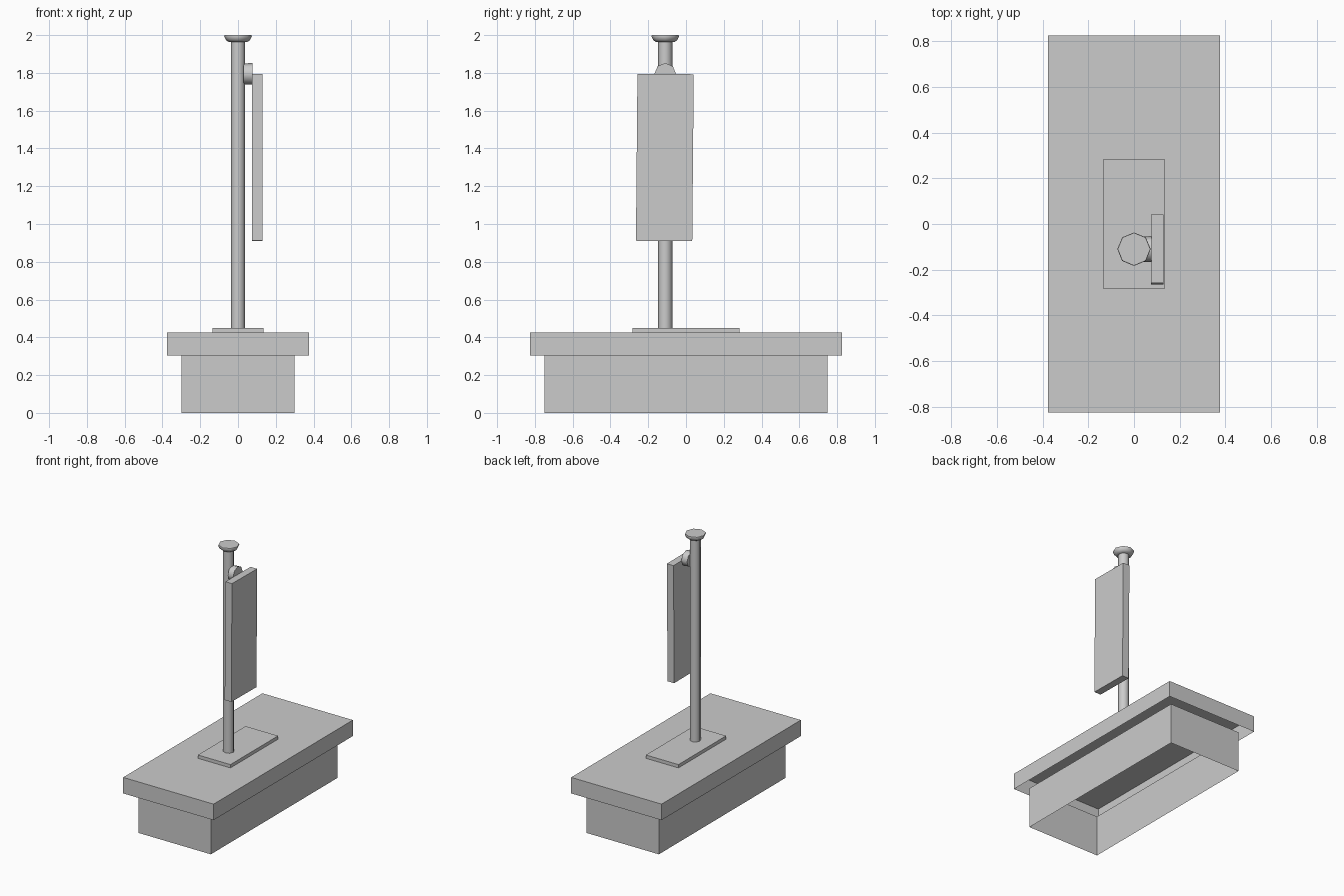
import bpy, bmesh, math
from mathutils import Matrix

if "Cube" in bpy.data.objects:
    bpy.data.objects.remove(bpy.data.objects["Cube"])

POLE_Y = -0.11


def finish(name, bm, smooth=False):
    mesh = bpy.data.meshes.new(name)
    bmesh.ops.recalc_face_normals(bm, faces=bm.faces[:])
    bm.to_mesh(mesh)
    bm.free()
    ob = bpy.data.objects.new(name, mesh)
    bpy.context.collection.objects.link(ob)
    if smooth:
        bpy.ops.object.select_all(action='DESELECT')
        ob.select_set(True)
        bpy.context.view_layer.objects.active = ob
        bpy.ops.object.shade_smooth_by_angle(angle=math.radians(50))
    return ob


def box(name, sx, sy, z0, z1, open_bottom=False, open_top=False):
    bm = bmesh.new()
    bmesh.ops.create_cube(bm, size=1, matrix=Matrix.Translation((0, 0, (z0 + z1) / 2))
                          @ Matrix.Diagonal((sx, sy, z1 - z0, 1)))
    bm.normal_update()
    drop = [f for f in bm.faces if (open_bottom and f.normal.z < -0.5)
            or (open_top and f.normal.z > 0.5)]
    # recalc before opening keeps the walls facing outward
    bmesh.ops.delete(bm, geom=drop, context='FACES_ONLY')
    return finish(name, bm)


def lathe(name, profile, sides=8, matrix=Matrix.Identity(4)):
    bm = bmesh.new()
    rings = [[bm.verts.new((r * math.cos(2 * math.pi * i / sides),
                            r * math.sin(2 * math.pi * i / sides), z))
              for i in range(sides)] for r, z in profile]
    for a, b in zip(rings, rings[1:]):
        for i in range(sides):
            j = (i + 1) % sides
            bm.faces.new((a[i], a[j], b[j], b[i]))
    bm.faces.new(rings[0])
    bm.faces.new(rings[-1])
    bm.transform(matrix)
    return finish(name, bm, smooth=True)


# Plinth: hollow skirt under an open-bottomed slab
box("base_skirt", 0.6, 1.5, 0, 0.305, open_bottom=True, open_top=True)
box("base_slab", 0.75, 1.65, 0.305, 0.425, open_bottom=True)
box("mounting_plate", 0.27, 0.565, 0.425, 0.45, open_bottom=True)

# Pole and its flared cap
at_pole = Matrix.Translation((0, POLE_Y, 0))
lathe("pole", [(0.038, 0.45), (0.038, 1.966)], matrix=at_pole)
lathe("pole_cap", [(0.05, 1.964), (0.064, 1.974), (0.073, 1.994), (0.071, 2.0)],
      matrix=at_pole)

# Round bracket between pole and panel, axis along x
lathe("bracket", [(0.055, 0.03), (0.057, 0.076)],
      matrix=Matrix.Translation((0, POLE_Y, 1.795)) @ Matrix.Rotation(math.pi / 2, 4, 'Y'))

# Hanging panel, very slightly tilted
panel = box("sign_panel", 0.055, 0.298, -0.442, 0.442)
panel.location = (0.1025, -0.112, 1.352)
panel.rotation_euler.x = -0.009
